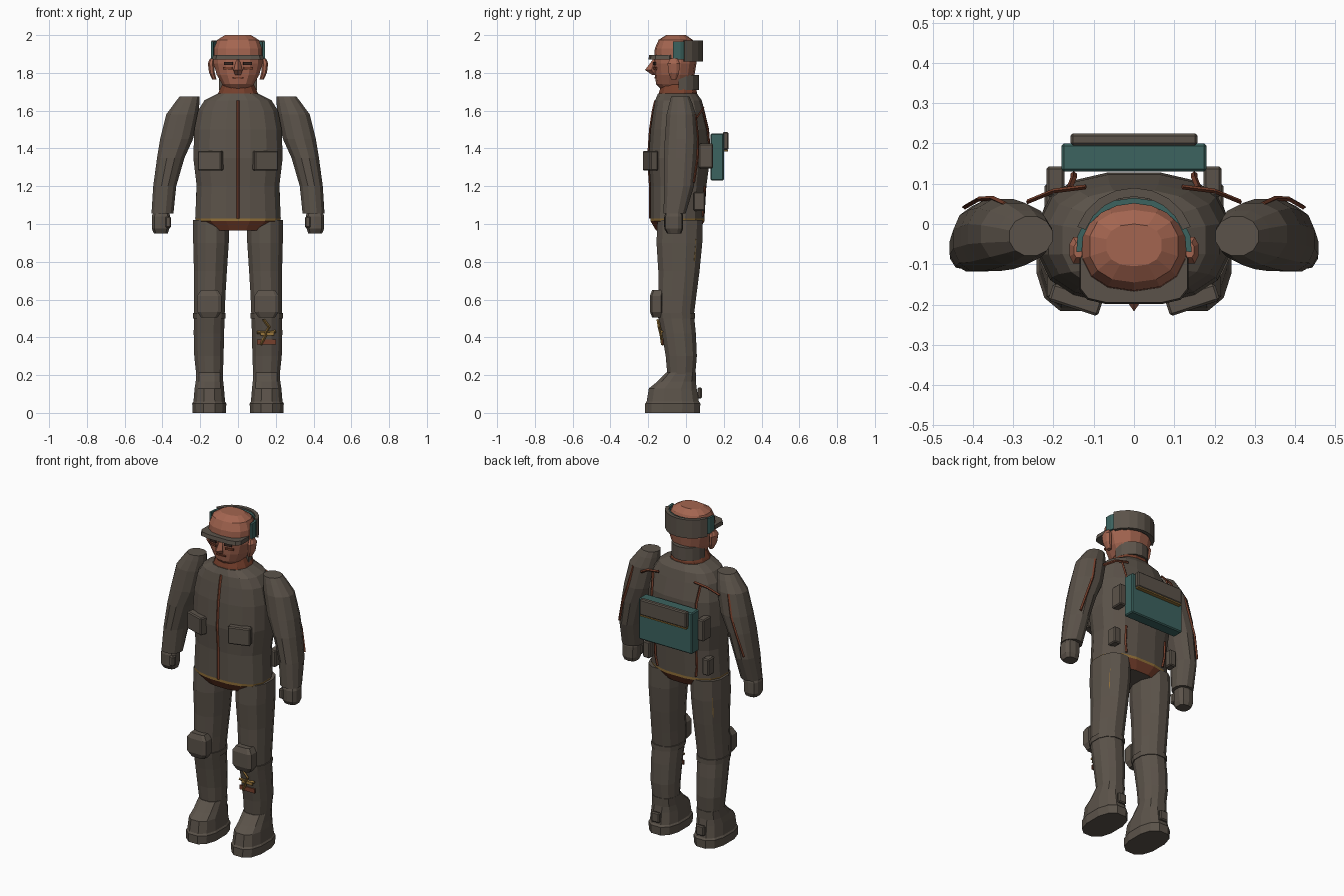
import bpy
import bmesh
from math import sin, cos, pi, radians
from mathutils import Vector, Matrix

default_cube = bpy.data.objects.get("Cube")
if default_cube:
    bpy.data.objects.remove(default_cube, do_unlink=True)


def material(name, rgb):
    mat = bpy.data.materials.new(name)
    mat.use_nodes = True
    colour = (*rgb, 1)
    mat.diffuse_color = colour
    mat.node_tree.nodes["Principled BSDF"].inputs["Base Color"].default_value = colour
    return mat


CLOTH = material("grey brown cloth", (.105, .086, .068))
SKIN = material("skin", (.37, .13, .08))
RUST = material("rust", (.18, .05, .025))
TEAL = material("teal", (.045, .125, .115))
GOLD = material("dull gold", (.28, .16, .04))
DARK = material("dark brown", (.04, .02, .015))


def finish(name, bm, *mats):
    bmesh.ops.recalc_face_normals(bm, faces=bm.faces)
    mesh = bpy.data.meshes.new(name)
    bm.to_mesh(mesh)
    bm.free()
    for mat in mats:
        mesh.materials.append(mat)
    obj = bpy.data.objects.new(name, mesh)
    bpy.context.collection.objects.link(obj)
    return obj


def skin_rings(bm, rings):
    """Join rings of vertices with quads and close both ends."""
    count = len(rings[0])
    for low, high in zip(rings, rings[1:]):
        for i in range(count):
            j = (i + 1) % count
            bm.faces.new((low[i], low[j], high[j], high[i]))
    bm.faces.new(rings[0])
    bm.faces.new(rings[-1])


def loft(name, sections, mat, side=1, sides=12, power=.85, turn=.5, extra=()):
    """Stack rounded slices, each given as z, centre x, half width, front y, back y."""
    bm = bmesh.new()
    rings = []
    for z, cx, rx, front, back in sections:
        ring = []
        for i in range(sides):
            a = 2 * pi * (i + turn) / sides
            c, s = cos(a), sin(a)
            x = cx + rx * abs(c) ** power * (1 if c > 0 else -1)
            y = (front + back) / 2 + (back - front) / 2 * abs(s) ** power * (1 if s > 0 else -1)
            ring.append(bm.verts.new((side * x, y, z)))
        rings.append(ring)
    skin_rings(bm, rings)
    return finish(name, bm, mat, *extra)


def box(name, centre, size, mat, turn=0, tilt=0, bevel=.006):
    bm = bmesh.new()
    bmesh.ops.create_cube(bm, size=1)
    bmesh.ops.scale(bm, vec=size, verts=bm.verts)
    if bevel:
        bmesh.ops.bevel(bm, geom=bm.edges[:], offset=bevel, segments=1, affect='EDGES')
    spin = Matrix.Rotation(radians(turn), 4, 'Z') @ Matrix.Rotation(radians(tilt), 4, 'X')
    bm.transform(Matrix.Translation(centre) @ spin)
    return finish(name, bm, mat)


def strip(name, points, mat, side=1, width=.008, depth=.006):
    """Thin diamond-section ribbon along a path, facing front or back."""
    bm = bmesh.new()
    path = [Vector((side * x, y, z)) for x, y, z in points]
    along = path[-1] - path[0]
    across = along.cross(Vector((0, 1, 0))).normalized() * width
    out = Vector((0, depth, 0))
    skin_rings(bm, [[bm.verts.new(p + o) for o in (across, out, -across, -out)] for p in path])
    return finish(name, bm, mat)


def arc_band(name, rx, ry, cy, low, high, start, end, thick, mat, steps=8):
    """Upright band that wraps round the back of the head or neck."""
    bm = bmesh.new()
    rings = []
    for i in range(steps + 1):
        a = radians(start + (end - start) * i / steps)
        rings.append([bm.verts.new(((rx - t) * cos(a), cy + (ry - t) * sin(a), z))
                      for t, z in ((0, low), (0, high), (thick, high), (thick, low))])
    skin_rings(bm, rings)
    return finish(name, bm, mat)


# Jacket with trimmed hem
jacket = loft("jacket", [
    (.965, 0, .15, -.16, .07), (1.015, 0, .225, -.19, .1), (1.03, 0, .23, -.19, .1),
    (1.2, 0, .222, -.19, .11), (1.35, 0, .24, -.2, .13), (1.5, 0, .235, -.19, .125),
    (1.6, 0, .215, -.175, .1), (1.655, 0, .18, -.165, .085), (1.69, 0, .11, -.15, .06)],
    CLOTH, sides=16, power=.78, extra=(RUST, GOLD))
for face in jacket.data.polygons:
    z = face.center.z
    if abs(face.normal.z) < .95 and z < 1.03:
        face.material_index = 1 if z < 1.014 else 2

strip("zipper", [(0, -.19, 1.03), (0, -.19, 1.2), (0, -.2, 1.35), (0, -.19, 1.5),
                 (0, -.175, 1.6), (0, -.162, 1.655)], RUST)

# Neck and collar
loft("neck_band", [(1.66, 0, .12, -.155, .06), (1.7, 0, .105, -.145, .06),
                   (1.76, 0, .075, -.125, .04)], RUST)
arc_band("back_collar", .1, .11, -.04, 1.71, 1.79, 0, 180, .03, CLOTH)

# Head and face
loft("head", [
    (1.71, 0, .065, -.13, .02), (1.74, 0, .085, -.158, .03), (1.79, 0, .115, -.165, .045),
    (1.85, 0, .132, -.17, .055), (1.93, 0, .13, -.165, .055), (1.975, 0, .112, -.145, .035),
    (2, 0, .07, -.105, 0)], SKIN, sides=14)
loft("nose", [(1.79, 0, .016, -.18, -.15), (1.815, 0, .024, -.217, -.15),
              (1.87, 0, .008, -.176, -.15)], SKIN, sides=4, turn=0)
box("mouth", (0, -.164, 1.775), (.06, .008, .008), RUST, bevel=0)
for side, label in ((1, "left"), (-1, "right")):
    box(label + "_eye", (side * .05, -.166, 1.85), (.045, .009, .014), DARK, turn=side * 9, bevel=0)
    box(label + "_cheek", (side * .055, -.162, 1.825), (.05, .009, .012), RUST, turn=side * 12, bevel=0)
    loft(label + "_ear", [(1.765, .125, .012, -.08, -.05), (1.8, .138, .016, -.095, -.035),
                          (1.85, .143, .018, -.1, -.03), (1.875, .138, .012, -.085, -.045)],
         SKIN, side, sides=8)

# Open-topped cap
loft("cap_brim", [(1.872, 0, .138, -.2, -.05), (1.895, 0, .135, -.196, -.05)],
     CLOTH, sides=12, power=.5)
arc_band("cap_lining", .144, .122, -.057, 1.87, 1.965, -6, 186, .014, TEAL, 10)
arc_band("cap_back", .15, .147, -.057, 1.86, 1.972, 20, 160, .022, CLOTH)

# Backpack
box("pack", (0, .165, 1.355), (.36, .07, .25), TEAL)
box("pack_flap", (0, .21, 1.44), (.315, .03, .095), CLOTH)
box("flap_trim", (0, .21, 1.389), (.31, .026, .008), GOLD, bevel=0)

for side, label in ((1, "left"), (-1, "right")):
    # Sleeve and hand
    loft(label + "_sleeve", [
        (1.055, .4, .06, -.12, 0), (1.2, .388, .063, -.12, .045), (1.35, .356, .075, -.12, .06),
        (1.45, .325, .09, -.115, .065), (1.58, .295, .088, -.105, .055),
        (1.64, .27, .068, -.09, .035), (1.675, .256, .055, -.08, .02)],
        CLOTH, side, power=.95)
    loft(label + "_hand", [
        (.95, .408, .038, -.1, -.025), (.975, .41, .048, -.115, -.015), (1.04, .408, .05, -.115, -.015),
        (1.07, .405, .042, -.105, -.02)], CLOTH, side, sides=10, power=.7)
    box(label + "_thumb", (side * .37, -.1, 1.01), (.03, .035, .06), CLOTH)

    # Trouser leg, knee pad and strap
    loft(label + "_leg", [
        (.19, .15, .072, -.1, .05), (.3, .154, .08, -.11, .06), (.42, .154, .083, -.13, .055),
        (.52, .152, .084, -.15, .045), (.62, .15, .086, -.15, .058), (.75, .146, .09, -.15, .075),
        (.9, .143, .097, -.16, .09), (1.02, .142, .098, -.155, .09)], CLOTH, side, power=.9)
    loft(label + "_knee_strap", [(.5, .152, .088, -.15, .052), (.53, .152, .09, -.154, .052)],
         CLOTH, side, power=.9)
    loft(label + "_knee_pad", [
        (.505, .152, .045, -.18, -.12), (.535, .152, .066, -.192, -.12),
        (.62, .152, .066, -.192, -.12), (.65, .152, .045, -.18, -.12)], CLOTH, side, sides=8, power=.4)

    # Boot with sole and heel tab
    loft(label + "_boot", [
        (0, .152, .09, -.22, .078), (.05, .152, .093, -.22, .08), (.06, .152, .086, -.212, .072),
        (.13, .152, .08, -.2, .06), (.165, .151, .075, -.155, .055), (.215, .15, .073, -.105, .055)],
        CLOTH, side, power=.8)
    box(label + "_heel_tab", (side * .15, .073, .105), (.055, .022, .06), CLOTH)

    # Pockets and pouches
    box(label + "_chest_pocket", (side * .145, -.188, 1.335), (.13, .045, .105), CLOTH, turn=side * 18)
    box(label + "_back_pouch", (side * .195, .105, 1.36), (.045, .075, .13), CLOTH)
    box(label + "_hip_pouch", (side * .2, .07, 1.12), (.045, .06, .1), CLOTH)

    # Seams and straps
    strip(label + "_sleeve_seam", [(.32, .05, 1.58), (.35, .064, 1.45), (.385, .062, 1.35),
                                   (.42, .042, 1.22)], RUST, side)
    strip(label + "_shoulder_strap", [(.265, .055, 1.56), (.2, .082, 1.6), (.12, .092, 1.615)], RUST, side)
    strip(label + "_back_strap", [(.16, .09, 1.6), (.15, .115, 1.5), (.15, .125, 1.4)], RUST, side)
    strip(label + "_waist_strap", [(.13, .09, 1.04), (.14, .094, 1.1), (.14, .1, 1.2)], RUST, side)
    strip(label + "_leg_seam", [(.212, .052, .92), (.212, .045, .82), (.205, .032, .7)], GOLD, side, .005)

# Torn patch on the left shin
box("shin_patch_band", (.15, -.123, .375), (.1, .009, .026), RUST, bevel=0)
box("shin_patch", (.155, -.131, .42), (.07, .009, .02), GOLD, tilt=-9, bevel=0)
strip("shin_tear_upper", [(.135, -.148, .495), (.165, -.142, .455), (.145, -.134, .42)], GOLD, depth=.008)
strip("shin_tear_lower", [(.15, -.133, .42), (.12, -.124, .36)], GOLD, depth=.008)
strip("shin_tear_cross", [(.1, -.128, .425), (.2, -.128, .43)], GOLD, depth=.008)
